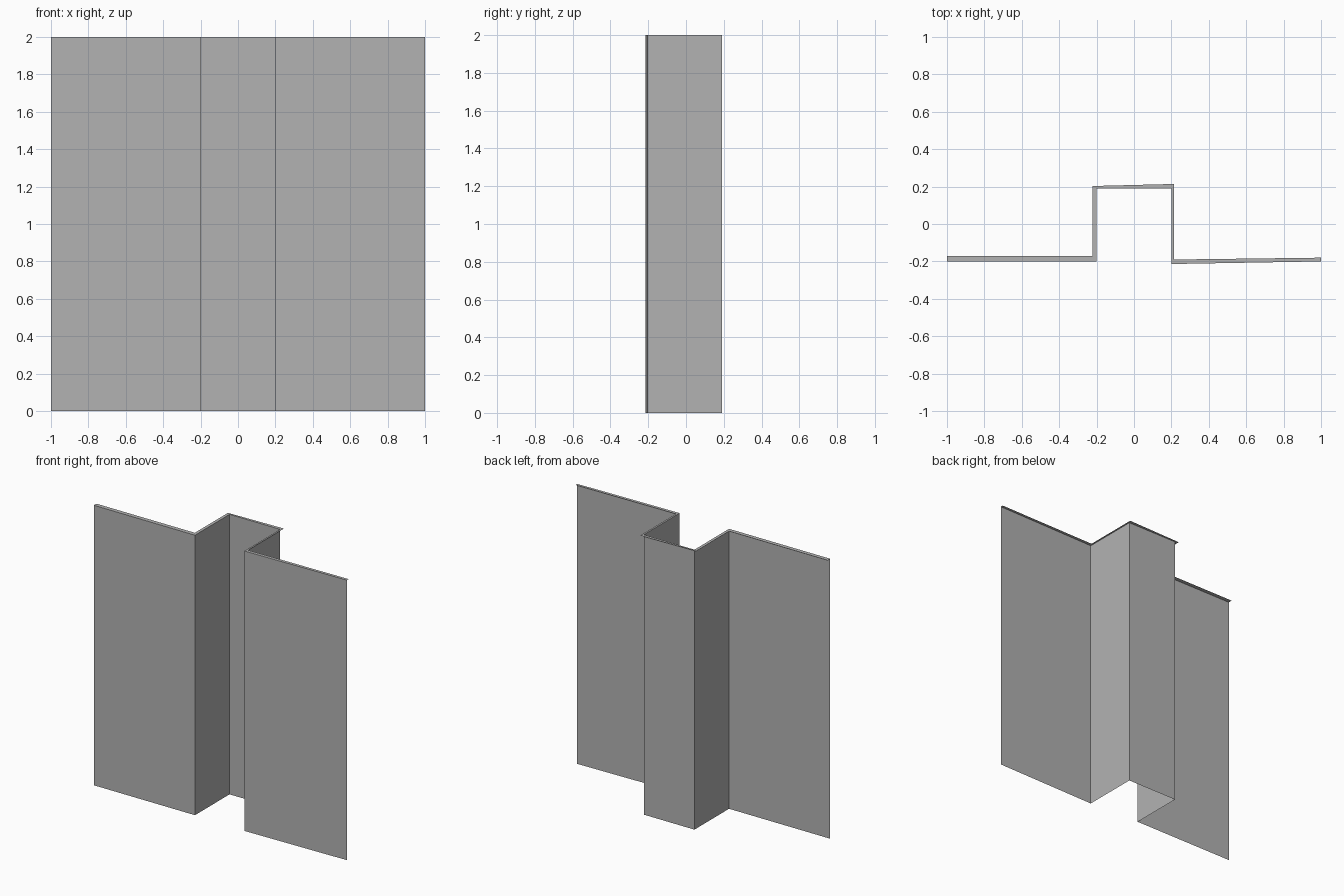
import bpy

if "Cube" in bpy.data.objects:
    bpy.data.objects.remove(bpy.data.objects["Cube"])

HEIGHT = 2.0

# Plain grey sheet material
grey = bpy.data.materials.new("sheet_grey")
grey.use_nodes = True
colour = (0.45, 0.45, 0.45, 1)
grey.diffuse_color = colour
grey.node_tree.nodes["Principled BSDF"].inputs["Base Color"].default_value = colour

# Plan of the folded sheet, and the outer edge of its top lip
fold = [(-1, -.2), (-.2, -.2), (-.2, .19), (.2, .19), (.2, -.214), (1, -.2)]
rim = [(-1, -.17), (-.222, -.17), (-.222, .203), (.213, .214), (.213, -.19), (1, -.18)]


def strip(name, path_a, z_a, path_b, z_b):
    """Join two matching paths with a row of flat quads."""
    n = len(path_a)
    verts = [(x, y, z_a) for x, y in path_a] + [(x, y, z_b) for x, y in path_b]
    faces = [(i, i + 1, n + i + 1, n + i) for i in range(n - 1)]
    mesh = bpy.data.meshes.new(name)
    mesh.from_pydata(verts, [], faces)
    mesh.materials.append(grey)
    obj = bpy.data.objects.new(name, mesh)
    bpy.context.collection.objects.link(obj)
    return obj


# Thin folded panel standing upright
strip("folded_panel", fold, 0, fold, HEIGHT)
# Narrow lip along the top edge
strip("top_lip", fold, HEIGHT, rim, HEIGHT)
